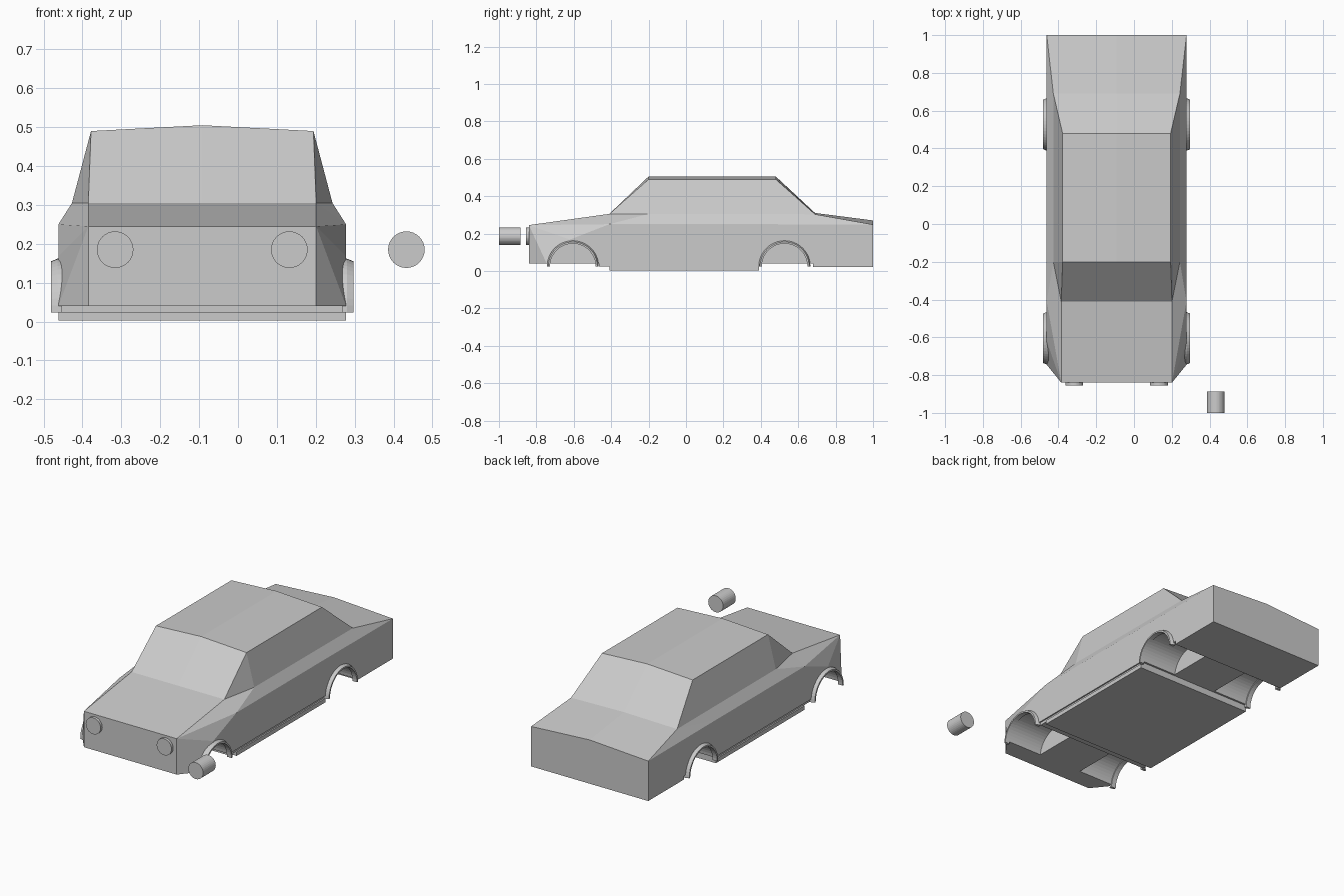
import bpy, bmesh, math

if "Cube" in bpy.data.objects:
    bpy.data.objects.remove(bpy.data.objects["Cube"])

X0 = -0.092  # car centre line

grey = bpy.data.materials.new("light_grey")
grey.diffuse_color = (0.6, 0.6, 0.6, 1)
grey.use_nodes = True
grey.node_tree.nodes["Principled BSDF"].inputs["Base Color"].default_value = grey.diffuse_color


def make(name, verts, faces, x=X0, mirror=False):
    me = bpy.data.meshes.new(name)
    me.from_pydata(verts, [], faces)
    bm = bmesh.new()
    bm.from_mesh(me)
    bmesh.ops.recalc_face_normals(bm, faces=bm.faces)
    bm.to_mesh(me)
    bm.free()
    me.materials.append(grey)
    ob = bpy.data.objects.new(name, me)
    ob.location.x = x
    bpy.context.collection.objects.link(ob)
    if mirror:
        m = ob.modifiers.new("mirror", 'MIRROR')
        m.use_clip = True
    return ob


def cylinder(name, loc, r, depth, axis, sides=32):
    rot = (math.pi / 2, 0, 0) if axis == 'y' else (0, math.pi / 2, 0)
    bpy.ops.mesh.primitive_cylinder_add(vertices=sides, radius=r, depth=depth,
                                        location=loc, rotation=rot)
    ob = bpy.context.object
    ob.name = name
    ob.data.materials.append(grey)
    return ob


def box(name, x, y0, y1, z0, z1):
    v = [(sx * x, y, z) for sx in (-1, 1) for y in (y0, y1) for z in (z0, z1)]
    f = [(0, 1, 3, 2), (4, 5, 7, 6), (0, 1, 5, 4), (2, 3, 7, 6), (0, 2, 6, 4), (1, 3, 7, 5)]
    return make(name, v, f)


# Body shell: named corner points of the right half
P = {
    'nose_c': (0, -.84, .245), 'nose': (.293, -.84, .245),
    'chin_c': (0, -.84, .04), 'chin': (.293, -.84, .04),
    'corner': (.37, -.745, .04), 'fender': (.37, -.62, .168),
    'belt_f': (.37, -.41, .25), 'belt_r': (.37, .39, .25),
    'scuttle_c': (0, -.41, .305), 'scuttle': (.293, -.41, .305),
    'pillar': (.335, -.2, .305), 'quarter': (.335, .69, .303),
    'deck_c': (0, .69, .31),
    'roof_fc': (0, -.2, .505), 'roof_f': (.286, -.2, .49),
    'roof_rc': (0, .48, .505), 'roof_r': (.286, .48, .49),
    'tail_c': (0, 1, .27), 'tail': (.37, 1, .248),
    'low_c': (0, 1, .02), 'low': (.37, 1, .02),
    'step_c': (0, .68, .02), 'step': (.37, .68, .02),
    'floor_c': (0, .68, .04), 'floor': (.37, .68, .04),
}
F = [
    'nose_c nose chin chin_c',                       # front panel
    'nose chin corner', 'nose corner fender', 'nose fender belt_f',
    'nose_c nose scuttle scuttle_c', 'nose belt_f scuttle',  # bonnet
    'scuttle_c scuttle roof_f roof_fc',              # windscreen
    'roof_fc roof_f roof_r roof_rc',                 # roof
    'roof_rc roof_r quarter deck_c',                 # rear window
    'deck_c quarter tail tail_c',                    # boot lid
    'tail_c tail low low_c',                         # rear panel
    'scuttle pillar roof_f', 'pillar quarter roof_r roof_f',  # side windows
    'scuttle belt_f pillar', 'belt_f belt_r quarter pillar',  # shoulder
    'belt_r tail quarter',
    'corner fender belt_f belt_r tail low step floor',        # flank
    'low_c low step step_c', 'step_c step floor floor_c',     # underside
    'chin_c chin corner floor floor_c',
]
keys = list(P)
body = make("body", list(P.values()),
            [[keys.index(k) for k in f.split()] for f in F], mirror=True)

# Wheel wells cut into the body
bpy.context.view_layer.objects.active = body
bpy.ops.object.modifier_apply(modifier="mirror")
WHEELS = (-.605, .527)
for y in WHEELS:
    for s in (-1, 1):
        c = cylinder("well_cutter", (X0 + s * .32, y, .025), .127, .36, 'x', 48)
        b = body.modifiers.new("well", 'BOOLEAN')
        b.operation = 'DIFFERENCE'
        b.solver = 'EXACT'
        b.object = c
        bpy.context.view_layer.objects.active = body
        bpy.ops.object.modifier_apply(modifier="well")
        bpy.data.objects.remove(c, do_unlink=True)

# Wheel arch lips: a small tapered section swept over a half circle
SECTION = [(.36, .138), (.372, .138), (.389, .131), (.389, .122), (.36, .122)]
N, K = 24, len(SECTION)
for name, y in zip(("front_arch_lips", "rear_arch_lips"), WHEELS):
    v = [(x, y + r * math.cos(math.pi * i / N), .024 + r * math.sin(math.pi * i / N))
         for i in range(N + 1) for x, r in SECTION]
    f = [(i * K + j, i * K + (j + 1) % K, (i + 1) * K + (j + 1) % K, (i + 1) * K + j)
         for i in range(N) for j in range(K)]
    f += [tuple(range(K)), tuple(range(N * K, N * K + K))]
    make(name, v, f, mirror=True)

# Floor pan and sill between the wheels
box("floor_pan", .37, -.41, .39, .003, .026)
box("sill", .362, -.465, .39, .024, .045)

# Headlights and the separate loose lamp
for side, s in (("left", -1), ("right", 1)):
    cylinder(side + "_headlight", (X0 + s * .224, -.84, .185), .047, .03, 'y')
cylinder("loose_lamp", (.433, -.943, .185), .047, .114, 'y')
